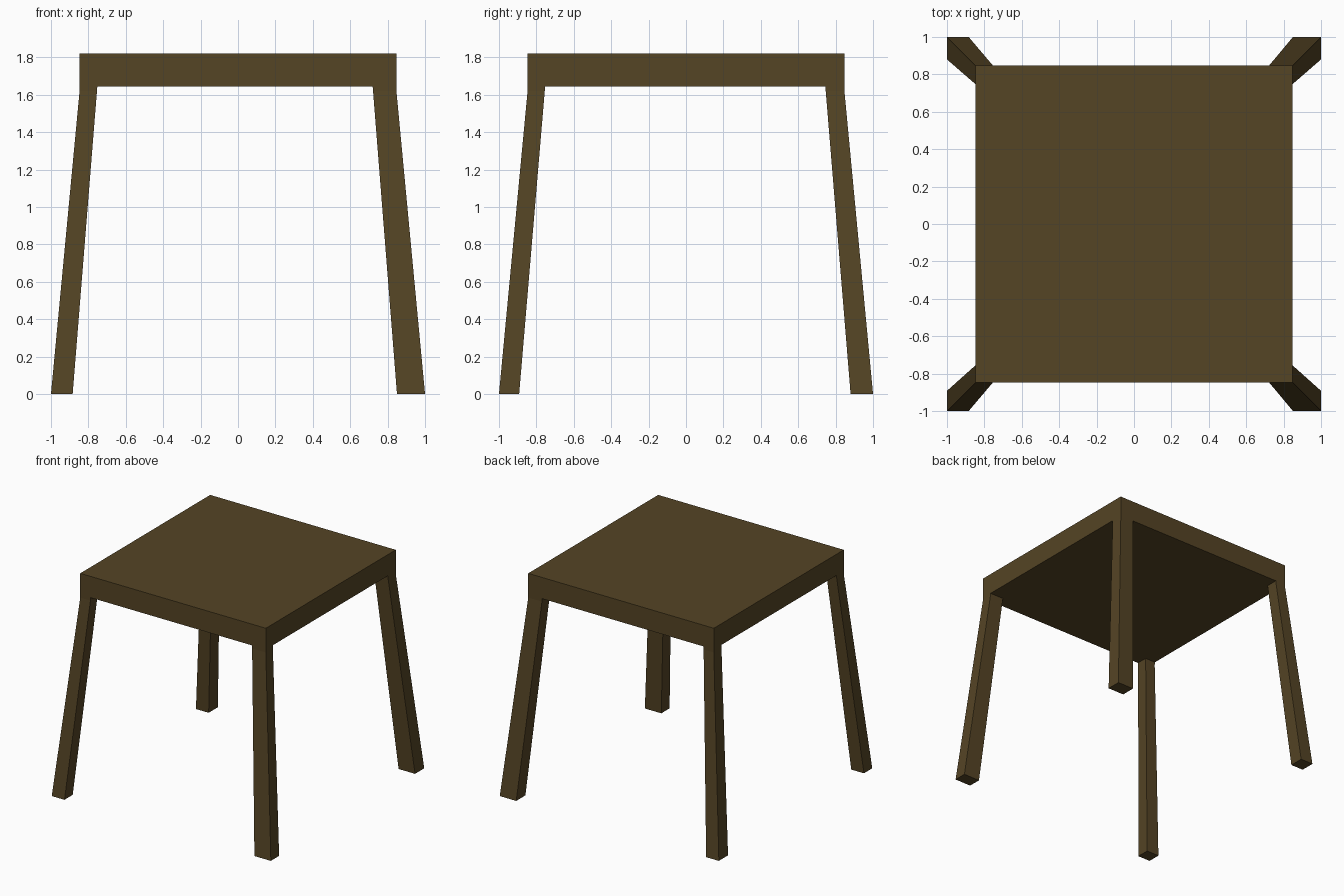
import bpy, bmesh

if "Cube" in bpy.data.objects:
    bpy.data.objects.remove(bpy.data.objects["Cube"])

TOP, UNDER, KNEE = 1.82, 1.645, 1.62
HALF = 0.847
# inner edges of the legs at the underside of the top, and at the floor
X_IN, X_FOOT = (-0.752, 0.72), (-0.884, 0.85)
Y_IN, Y_FOOT = (-0.753, 0.745), (-0.892, 0.88)


def side(c):
    return 0 if c < 0 else 1


def place(v, z, t):
    """Put a leg vertex at height z; t blends the leg from its top (0) to its foot (1)."""
    def blend(c, inner, foot, outer_t):
        i = side(c)
        if abs(abs(c) - HALF) < 1e-3:
            end = 1.0 if i else -1.0
            return c + (end - c) * outer_t
        return inner[i] + (foot[i] - inner[i]) * t
    outer_t = 1.0 if z == 0 else 0.0
    v.co = (blend(v.co.x, X_IN, X_FOOT, outer_t),
            blend(v.co.y, Y_IN, Y_FOOT, outer_t), z)


bm = bmesh.new()

# table top: a slab cut along the inner edges of the legs
bmesh.ops.create_cube(bm, size=1)
for v in bm.verts:
    v.co = (v.co.x * 2 * HALF, v.co.y * 2 * HALF, TOP if v.co.z > 0 else UNDER)
for axis, cuts in (((1, 0, 0), X_IN), ((0, 1, 0), Y_IN)):
    for c in cuts:
        bmesh.ops.bisect_plane(bm, geom=bm.verts[:] + bm.edges[:] + bm.faces[:],
                               plane_co=[a * c for a in axis], plane_no=axis)

# legs: the four corner faces drawn down, straight at first, then splayed
bm.normal_update()
corners = []
for f in bm.faces:
    c = f.calc_center_median()
    if f.normal.z < -0.9 and abs(c.x) > 0.75 and abs(c.y) > 0.75:
        corners.append(f)
for z, t in ((KNEE, 1 - KNEE / UNDER), (0, 1)):
    corners = bmesh.ops.extrude_discrete_faces(bm, faces=corners)["faces"]
    for f in corners:
        for v in f.verts:
            place(v, z, t)

# merge the flat pieces of the top again
bmesh.ops.dissolve_limit(bm, angle_limit=0.01, verts=bm.verts[:], edges=bm.edges[:])
bmesh.ops.recalc_face_normals(bm, faces=bm.faces[:])

mesh = bpy.data.meshes.new("table")
bm.to_mesh(mesh)
bm.free()
table = bpy.data.objects.new("table", mesh)
bpy.context.collection.objects.link(table)

wood = bpy.data.materials.new("dark wood")
wood.diffuse_color = (0.09, 0.058, 0.018, 1)
wood.use_nodes = True
wood.node_tree.nodes["Principled BSDF"].inputs["Base Color"].default_value = wood.diffuse_color
mesh.materials.append(wood)
